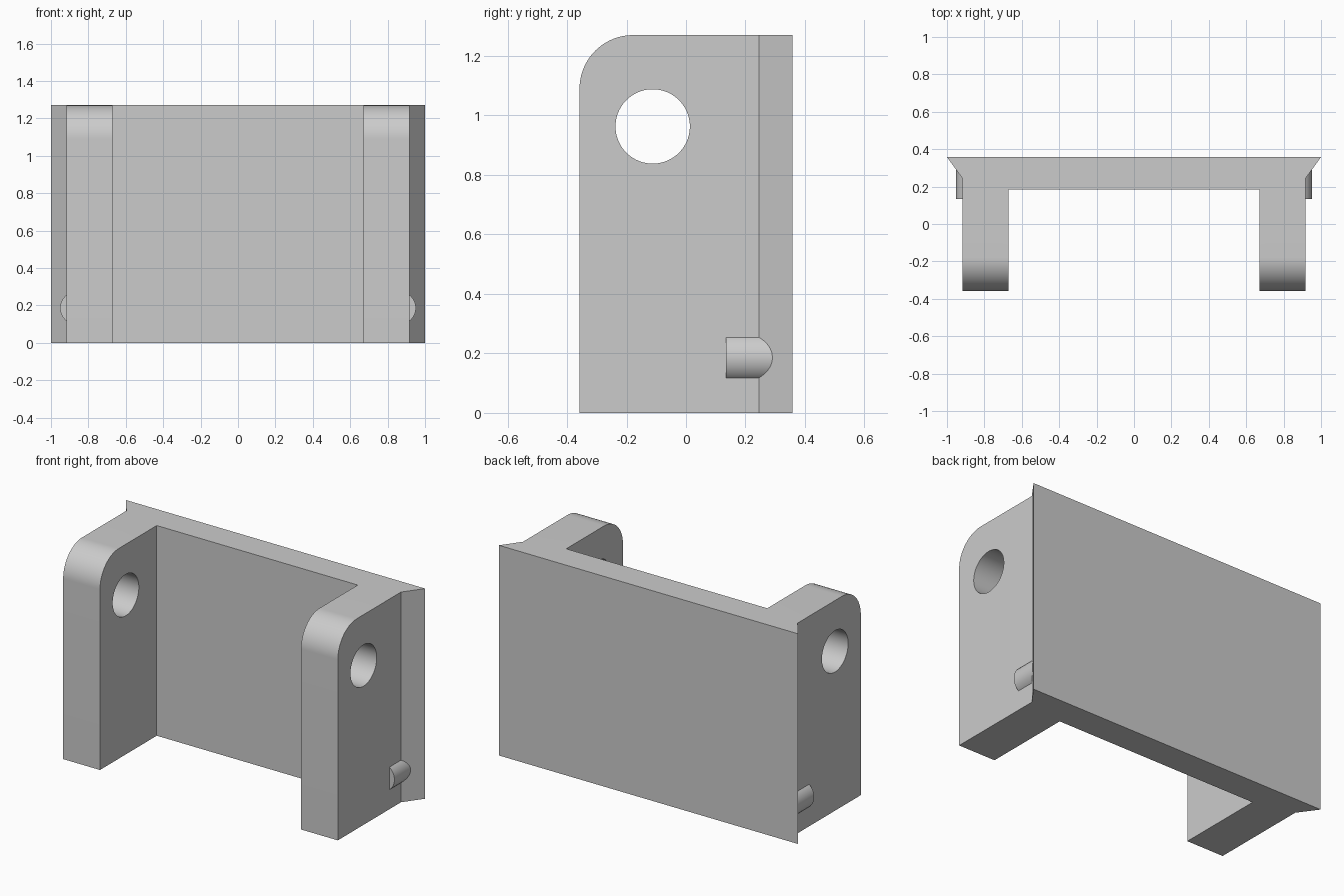
import bpy, bmesh, math
from mathutils import Matrix

cube = bpy.data.objects.get("Cube")
if cube:
    bpy.data.objects.remove(cube, do_unlink=True)

HEIGHT, FRONT, BACK = 1.27, -0.358, 0.358
LEG_OUT, LEG_IN = 0.918, 0.672

grey = bpy.data.materials.new("light_grey")
grey.use_nodes = True
colour = (0.6, 0.6, 0.6, 1)
grey.diffuse_color = colour
grey.node_tree.nodes["Principled BSDF"].inputs["Base Color"].default_value = colour


def add_object(name, bm):
    bmesh.ops.recalc_face_normals(bm, faces=bm.faces)
    mesh = bpy.data.meshes.new(name)
    bm.to_mesh(mesh)
    bm.free()
    mesh.materials.append(grey)
    obj = bpy.data.objects.new(name, mesh)
    bpy.context.collection.objects.link(obj)
    return obj


def cylinder(name, centre, radius, length, axis):
    bm = bmesh.new()
    turn = Matrix.Rotation(math.pi / 2, 4, axis)
    bmesh.ops.create_cone(bm, cap_ends=True, segments=96, radius1=radius, radius2=radius,
                          depth=length, matrix=Matrix.Translation(centre) @ turn)
    return add_object(name, bm)


def select_only(obj):
    bpy.ops.object.select_all(action='DESELECT')
    obj.select_set(True)
    bpy.context.view_layer.objects.active = obj


# U-shaped bracket: half plan mirrored, then extruded upward
half = [(1, BACK), (LEG_OUT, 0.245), (LEG_OUT, FRONT), (LEG_IN, FRONT), (LEG_IN, 0.184)]
plan = half + [(-x, y) for x, y in reversed(half)]
bm = bmesh.new()
base = bm.faces.new([bm.verts.new((x, y, 0)) for x, y in plan])
top = bmesh.ops.extrude_face_region(bm, geom=[base])["geom"]
bmesh.ops.translate(bm, vec=(0, 0, HEIGHT), verts=[v for v in top if isinstance(v, bmesh.types.BMVert)])

# Rounded upper front corners of both legs
corners = [e for e in bm.edges if all(v.co.z > 1 and v.co.y < FRONT + 0.01 for v in e.verts)]
bmesh.ops.bevel(bm, geom=corners, offset=0.18, segments=24, profile=0.5, affect='EDGES')
bracket = add_object("bracket", bm)

# Pivot hole through both legs
cutter = cylinder("hole_cutter", (0, -0.112, 0.963), 0.125, 3, 'Y')
cutter.hide_render = True
cut = bracket.modifiers.new("pivot_hole", 'BOOLEAN')
cut.operation = 'DIFFERENCE'
cut.solver = 'EXACT'
cut.object = cutter
select_only(bracket)
bpy.ops.object.modifier_apply(modifier=cut.name)
bpy.data.objects.remove(cutter, do_unlink=True)

# Small half-buried locating pegs on the outer sides
parts = [bracket]
for name, side in (("left_peg", 1), ("right_peg", -1)):
    parts.append(cylinder(name, (side * 0.864, 0.225, 0.186), 0.087, 0.18, 'X'))

for part in parts:
    select_only(part)
    bpy.ops.object.shade_smooth_by_angle(angle=math.radians(30))
